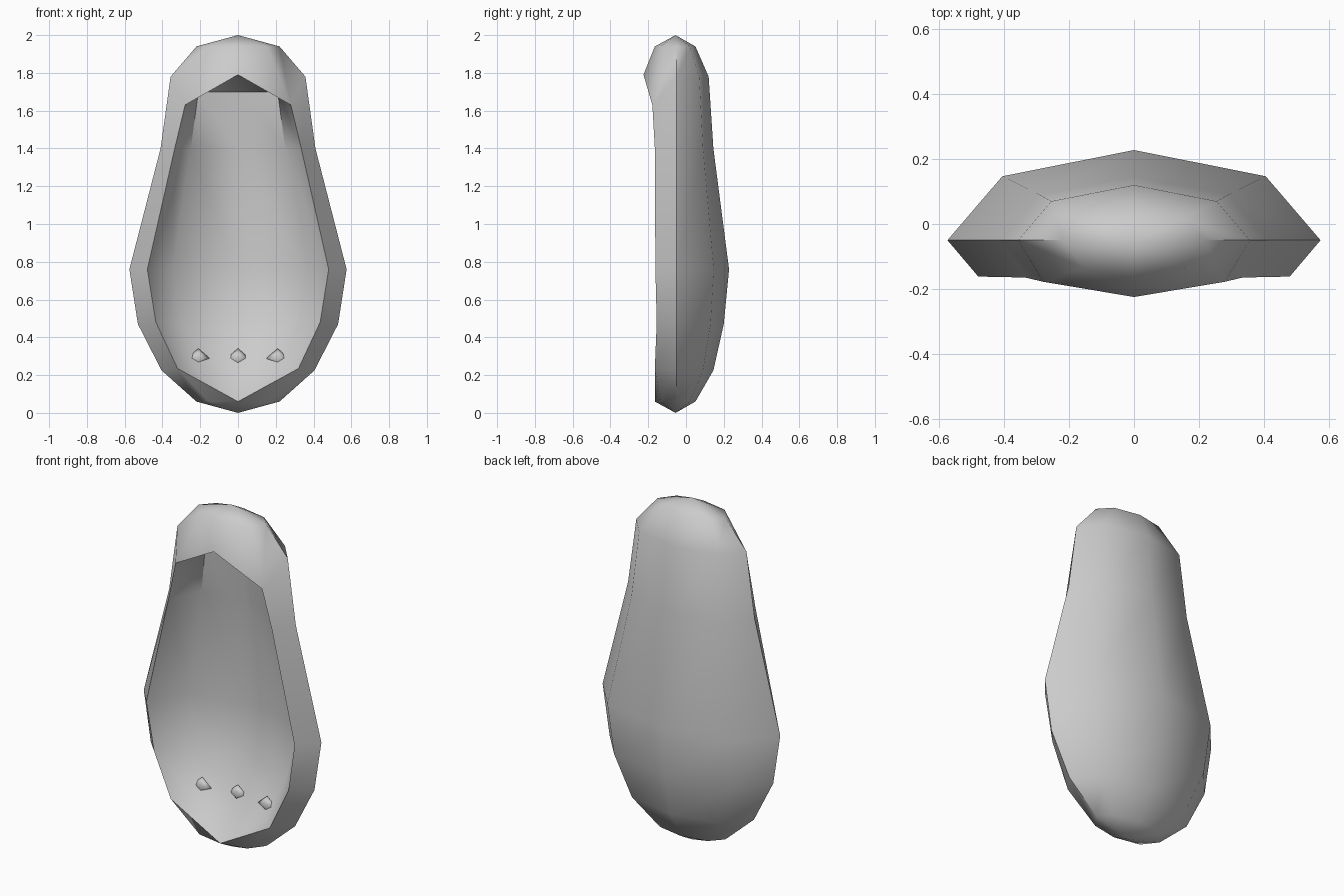
import bpy, bmesh, math

if "Cube" in bpy.data.objects:
    bpy.data.objects.remove(bpy.data.objects["Cube"])

# Half cross-sections: z, back y, diagonal (x, y), side x, front diagonal (x, y, z)
ROWS = [
    (0.06, 0.05, (0.155, 0.02), 0.22, (0.155, -0.135, 0.06)),
    (0.225, 0.145, (0.287, 0.09), 0.405, (0.32, -0.165, 0.235)),
    (0.47, 0.20, (0.375, 0.13), 0.53, (0.435, -0.155, 0.48)),
    (0.76, 0.228, (0.406, 0.147), 0.575, (0.48, -0.162, 0.76)),
    (1.40, 0.145, (0.29, 0.09), 0.41, (0.335, -0.165, 1.40)),
    (1.78, 0.12, (0.255, 0.07), 0.357, (0.28, -0.178, 1.63)),
    (1.94, 0.05, (0.155, 0.02), 0.22, (0.155, -0.135, 1.94)),
]
# Basin floor beside rows 1-5: z, centre y, diagonal (x, y)
FLOOR = [
    (0.225, -0.035, (0.225, -0.07)),
    (0.47, 0.085, (0.30, 0.03)),
    (0.76, 0.13, (0.345, 0.06)),
    (1.40, 0.07, (0.25, 0.02)),
    (1.70, 0.04, (0.21, 0.0)),
]


def build_shell():
    bm = bmesh.new()
    V = bm.verts.new
    rings, floors = [], []
    for z, by, (dx, dy), sx, (fx, fy, fz) in ROWS:
        half = [(fx, fy, fz), (sx, -0.05, z), (dx, dy, z)]
        pts = half + [(0, by, z)] + [(-x, y, h) for x, y, h in reversed(half)]
        rings.append([V(p) for p in pts])
    for z, cy, (dx, dy) in FLOOR:
        floors.append([V((dx, dy, z)), V((0, cy, z)), V((-dx, dy, z))])

    # outer wall
    for a, b in zip(rings, rings[1:]):
        for i in range(6):
            bm.faces.new((a[i], a[i + 1], b[i + 1], b[i]))
    # basin: rim down to the floor and back up to the other rim
    inner = [[r[0]] + f + [r[6]] for r, f in zip(rings[1:6], floors)]
    for a, b in zip(inner, inner[1:]):
        for i in range(4):
            bm.faces.new((a[i], b[i], b[i + 1], a[i + 1]))
    # hood, lip and the end caps
    low = V((0, -0.165, 0.06))
    peak = V((0, -0.225, 1.79))
    brow = V((0, -0.165, 1.94))
    for ring, front, pole in ((rings[0], low, V((0, -0.055, 0))),
                              (rings[6], brow, V((0, -0.055, 2)))):
        loop = ring + [front]
        for i in range(8):
            bm.faces.new((loop[i], loop[(i + 1) % 8], pole))
    for k in (0, 6):
        bm.faces.new((low, rings[0][k], rings[1][k]))
        bm.faces.new((peak, rings[5][k], rings[6][k], brow))
    for row, front in ((inner[0], low), (inner[4], peak)):
        for i in range(4):
            bm.faces.new((row[i], row[i + 1], front))
    bmesh.ops.recalc_face_normals(bm, faces=bm.faces)
    finish(bm, "basin_shell", 55)


def finish(bm, name, angle):
    mesh = bpy.data.meshes.new(name)
    bm.to_mesh(mesh)
    bm.free()
    obj = bpy.data.objects.new(name, mesh)
    bpy.context.collection.objects.link(obj)
    bpy.ops.object.select_all(action='DESELECT')
    obj.select_set(True)
    bpy.context.view_layer.objects.active = obj
    bpy.ops.object.shade_smooth_by_angle(angle=math.radians(angle))
    return obj


build_shell()

# three small diamond studs near the bottom of the basin
for name, x, y in (("left", -0.21, -0.03), ("middle", 0, 0.0), ("right", 0.21, -0.03)):
    bm = bmesh.new()
    bmesh.ops.create_uvsphere(bm, u_segments=4, v_segments=2, radius=0.06)
    stud = finish(bm, "drain_stud_" + name, 120)
    stud.location = (x, y, 0.29)
    stud.scale = (1, 0.5, 0.85)
